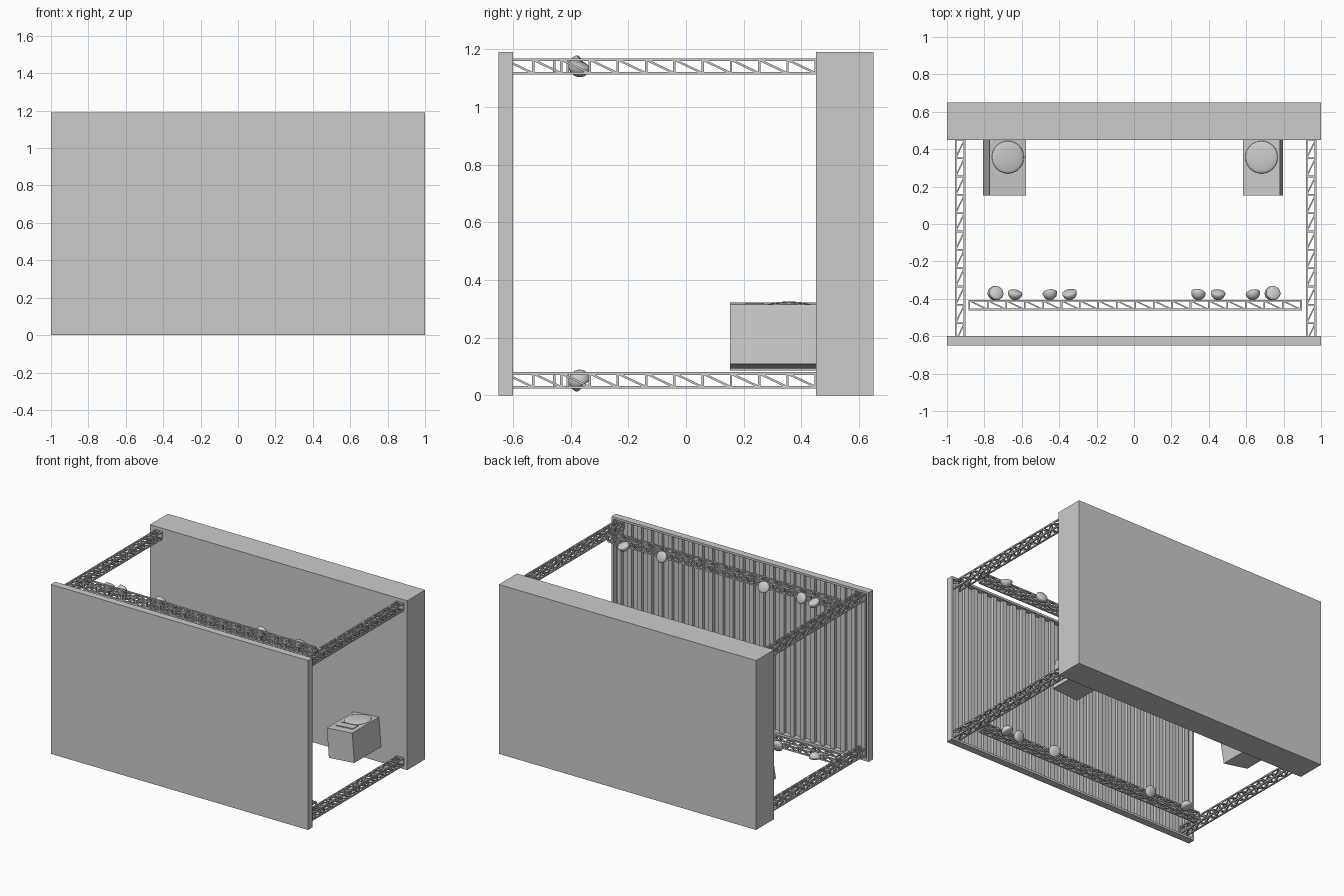
import bpy, bmesh, math
from mathutils import Vector, Matrix

if "Cube" in bpy.data.objects:
    bpy.data.objects.remove(bpy.data.objects["Cube"], do_unlink=True)

grey = bpy.data.materials.new("plain grey")
grey.use_nodes = True
grey.diffuse_color = (0.6, 0.6, 0.6, 1)
grey.node_tree.nodes["Principled BSDF"].inputs["Base Color"].default_value = (0.6, 0.6, 0.6, 1)

HEIGHT = 1.19
X, Y, Z = Vector((1, 0, 0)), Vector((0, 1, 0)), Vector((0, 0, 1))


def finish(bm, name, smooth=False):
    mesh = bpy.data.meshes.new(name)
    bm.to_mesh(mesh)
    bm.free()
    mesh.materials.append(grey)
    for p in mesh.polygons:
        p.use_smooth = smooth
    ob = bpy.data.objects.new(name, mesh)
    bpy.context.collection.objects.link(ob)
    return ob


def box(bm, lo, hi):
    lo, hi = Vector(lo), Vector(hi)
    size = Matrix.Diagonal((*(hi - lo), 1))
    bmesh.ops.create_cube(bm, size=1, matrix=Matrix.Translation((lo + hi) / 2) @ size)


def beam(bm, a, b, t):
    # Square bar between two points
    d = b - a
    turn = d.to_track_quat('Z', 'Y').to_matrix().to_4x4()
    size = Matrix.Diagonal((t, t, d.length, 1))
    bmesh.ops.create_cube(bm, size=1, matrix=Matrix.Translation((a + b) / 2) @ turn @ size)


def truss(name, start, d, u, v, pitch, bays):
    # Square lattice: four chords, frames at each bay, a diagonal on each side
    bm = bmesh.new()
    r = 0.0235

    def at(i, a, b):
        return start + d * pitch * i + u * a * r + v * b * r

    for a in (-1, 1):
        for b in (-1, 1):
            beam(bm, at(0, a, b), at(bays, a, b), 0.009)
    for i in range(bays + 1):
        for s in (-1, 1):
            beam(bm, at(i, s, -1), at(i, s, 1), 0.0085)
            beam(bm, at(i, -1, s), at(i, 1, s), 0.0085)
            if i < bays:
                beam(bm, at(i, s, -1), at(i + 1, s, 1), 0.0075)
                beam(bm, at(i, 1, s), at(i + 1, -1, s), 0.0075)
    return finish(bm, name)


# Thick rear slab
bm = bmesh.new()
box(bm, (-1, 0.45, 0), (1, 0.65, HEIGHT))
finish(bm, "rear_slab")

# Front panel: skin, rim and upright ribs inside
bm = bmesh.new()
box(bm, (-1, -0.65, 0), (1, -0.635, HEIGHT))
rim = 0.015
for s in (-1, 1):
    edges = sorted((s, s * (1 - rim)))
    box(bm, (edges[0], -0.635, 0), (edges[1], -0.6, HEIGHT))
for z in (0, HEIGHT - rim):
    box(bm, (rim - 1, -0.635, z), (1 - rim, -0.6, z + rim))
finish(bm, "front_panel")

bm = bmesh.new()
ribs = 25
for i in range(ribs):
    x = (i - (ribs - 1) / 2) * 0.079
    box(bm, (x - 0.016, -0.635, rim), (x + 0.016, -0.612, HEIGHT - rim))
finish(bm, "panel_ribs")

# Corner and cross trusses at the two levels
for level, z in (("lower", 0.052), ("upper", 1.14)):
    for side, x in (("right", -0.93), ("left", 0.947)):
        truss(f"{level}_{side}_truss", Vector((x, 0.45, z)), -Y, X, Z, 0.098, 11)
    truss(f"{level}_cross_truss", Vector((-0.88, -0.434, z)), X, Y, Z, 0.0985, 18)


# Round lamps: deep bowl with a shallow lens
def lamp(name, centre, aim):
    bm = bmesh.new()
    bmesh.ops.create_uvsphere(bm, u_segments=20, v_segments=12, radius=0.039)
    for vert in bm.verts:
        if vert.co.z > 0.001:
            vert.co.z *= 0.35
    turn = Vector(aim).to_track_quat('Z', 'Y').to_matrix().to_4x4()
    bm.transform(Matrix.Translation(centre) @ turn)
    ob = finish(bm, name, True)
    bpy.ops.object.select_all(action='DESELECT')
    bpy.context.view_layer.objects.active = ob
    ob.select_set(True)
    bpy.ops.object.shade_smooth_by_angle(angle=math.radians(35))


lamps = [(-0.735, (0.3, 0.35, 0.85)), (-0.635, (0.2, 0.9, 0.3)),
         (-0.345, (-0.2, 0.85, 0.4)), (0.45, (0.1, 0.9, 0.35)),
         (0.745, (0.2, 0.3, 0.9))]
for i, (x, aim) in enumerate(lamps):
    lamp(f"upper_lamp_{i + 1}", (x, -0.368, 1.142), aim)
    lamp(f"lower_lamp_{i + 1}", (-x, -0.368, 0.05), (-aim[0], aim[1], -aim[2]))


# Speakers turned slightly inward, with a domed cone and a slotted plate
def speaker(name, x, angle):
    place = Matrix.Translation((x, 0.302, 0.204)) @ Matrix.Rotation(math.radians(angle), 4, 'Y')
    bm = bmesh.new()
    box(bm, (-0.099, -0.149, -0.103), (0.099, 0.149, 0.103))
    bm.transform(place)
    finish(bm, name + "_cabinet")

    bm = bmesh.new()
    bmesh.ops.create_uvsphere(bm, u_segments=32, v_segments=12, radius=0.087)
    bm.transform(place @ Matrix.Translation((0, 0.055, 0.103)) @ Matrix.Diagonal((1, 1, 0.15, 1)))
    finish(bm, name + "_cone", True)

    bm = bmesh.new()
    box(bm, (-0.065, -0.095, 0.103), (0.065, -0.032, 0.106))
    for y in (-0.095, -0.036):
        box(bm, (-0.065, y, 0.106), (0.065, y + 0.004, 0.109))
    bm.transform(place)
    finish(bm, name + "_plate")


speaker("right_speaker", -0.692, 10)
speaker("left_speaker", 0.69, -4.5)
